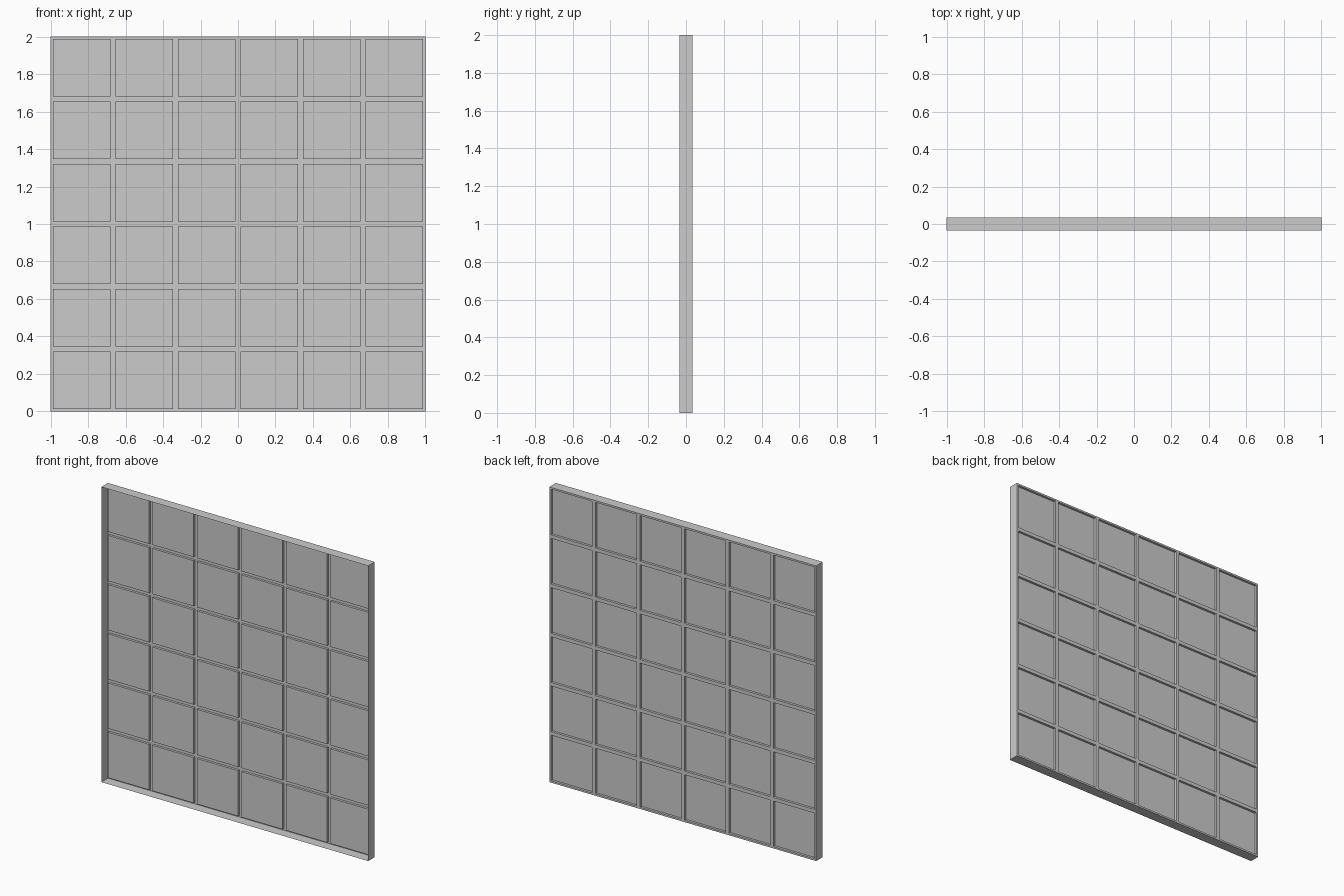
import bpy, bmesh
from math import radians
from mathutils import Matrix, Vector

if "Cube" in bpy.data.objects:
    bpy.data.objects.remove(bpy.data.objects["Cube"])

SIZE, CELLS = 2.0, 6        # overall width/height, panels per side
DEPTH = 0.07                # depth of the surrounding rim
MARGIN, RECESS = 0.0175, 0.016

bm = bmesh.new()

# Back sheet split into equal cells, facing +y
place = Matrix.Translation((0, DEPTH / 2, SIZE / 2)) @ Matrix.Rotation(radians(-90), 4, 'X')
bmesh.ops.create_grid(bm, x_segments=CELLS, y_segments=CELLS, size=SIZE / 2, matrix=place)
cells = bm.faces[:]

# Thin rim walls running forward from the sheet's outline, open at the front
rim = [e for e in bm.edges if e.is_boundary]
walls = bmesh.ops.extrude_edge_only(bm, edges=rim)["geom"]
bmesh.ops.translate(bm, vec=(0, -DEPTH, 0),
                    verts=[g for g in walls if isinstance(g, bmesh.types.BMVert)])

# Square panels pressed forward, leaving a lattice of bars between them
bmesh.ops.inset_individual(bm, faces=cells, thickness=MARGIN)
panels = bmesh.ops.extrude_discrete_faces(bm, faces=cells)["faces"]
rims = {}
for panel in panels:
    outline = [v.co.copy() for v in panel.verts]
    panel_verts = panel.verts[:]
    bmesh.ops.translate(bm, vec=Vector((0, -RECESS, 0)), verts=panel_verts)

bmesh.ops.remove_doubles(bm, verts=bm.verts[:], dist=1e-5)
bmesh.ops.recalc_face_normals(bm, faces=bm.faces[:])

mesh = bpy.data.meshes.new("pressed_panel_tray")
bm.to_mesh(mesh)
bm.free()
bpy.context.collection.objects.link(bpy.data.objects.new("pressed_panel_tray", mesh))
